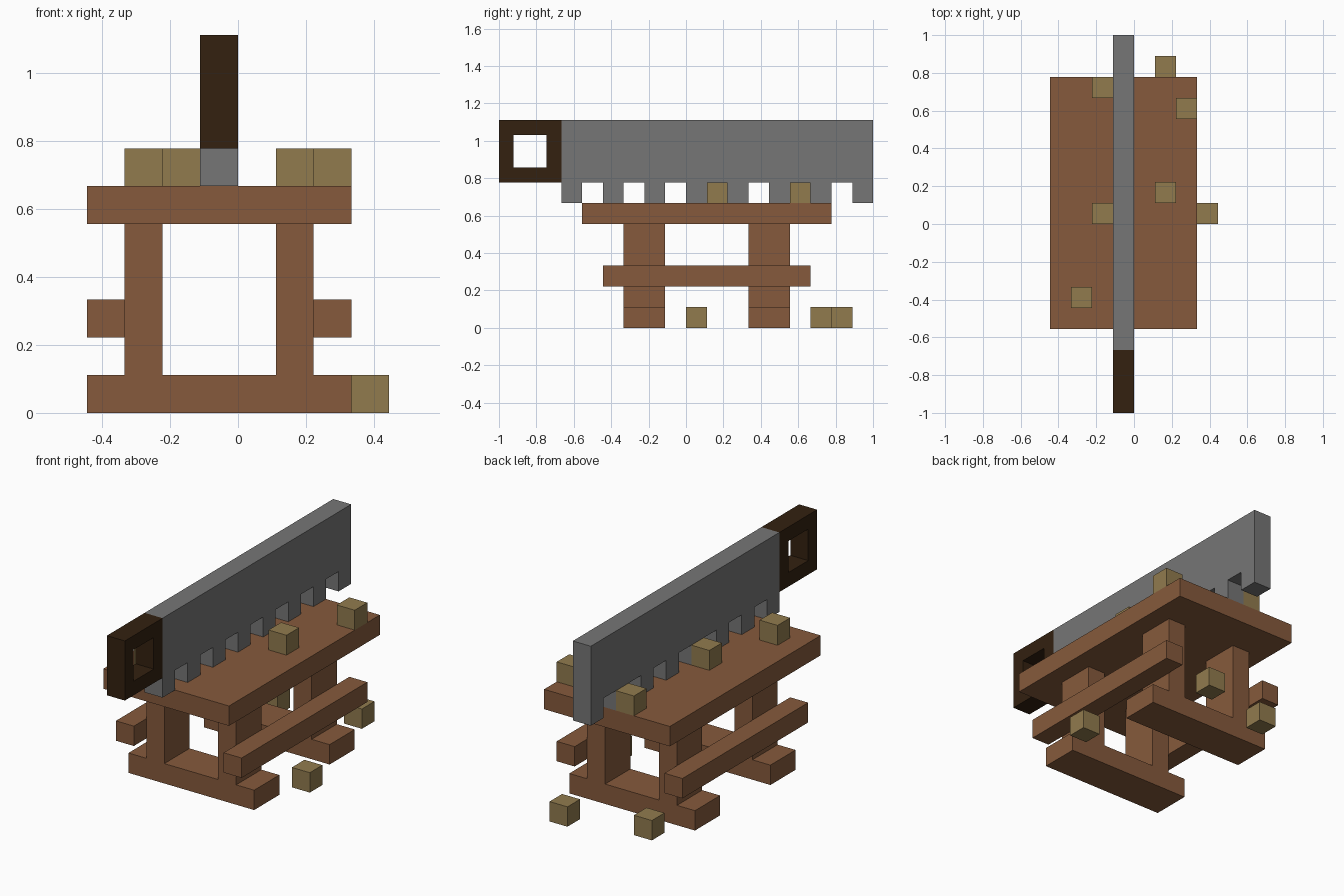
import bpy
import bmesh
from mathutils import Vector

U = 1 / 9  # everything sits on a block grid of this size

if "Cube" in bpy.data.objects:
    bpy.data.objects.remove(bpy.data.objects["Cube"], do_unlink=True)


def material(name, rgb):
    mat = bpy.data.materials.new(name)
    mat.use_nodes = True
    mat.diffuse_color = (*rgb, 1)
    mat.node_tree.nodes["Principled BSDF"].inputs["Base Color"].default_value = (*rgb, 1)
    return mat


wood = material("brown wood", (0.238, 0.102, 0.045))
steel = material("grey steel", (0.181, 0.181, 0.181))
grip = material("dark brown grip", (0.033, 0.015, 0.005))
chip = material("tan offcut", (0.283, 0.198, 0.076))


def finish(name, bm, mat):
    bmesh.ops.recalc_face_normals(bm, faces=bm.faces)
    bmesh.ops.scale(bm, vec=(U, U, U), verts=bm.verts)
    mesh = bpy.data.meshes.new(name)
    bm.to_mesh(mesh)
    bm.free()
    mesh.materials.append(mat)
    obj = bpy.data.objects.new(name, mesh)
    bpy.context.collection.objects.link(obj)


def box_mesh(low, size):
    bm = bmesh.new()
    bmesh.ops.create_cube(bm, size=1)
    size = Vector(size)
    bmesh.ops.scale(bm, vec=size, verts=bm.verts)
    bmesh.ops.translate(bm, vec=Vector(low) + size / 2, verts=bm.verts)
    return bm


def box(name, low, size, mat):
    finish(name, box_mesh(low, size), mat)


def extrude(name, points, depth, mat):
    """Extrude a closed outline along the depth vector."""
    bm = bmesh.new()
    face = bm.faces.new([bm.verts.new(p) for p in points])
    result = bmesh.ops.extrude_face_region(bm, geom=[face], use_keep_orig=True)
    moved = [g for g in result["geom"] if isinstance(g, bmesh.types.BMVert)]
    bmesh.ops.translate(bm, vec=depth, verts=moved)
    finish(name, bm, mat)


# Bench top and side rails
box("bench_top", (-4, -5, 5), (7, 12, 1), wood)
for side, x in (("right", -4), ("left", 2)):
    box(side + "_rail", (x, -4, 2), (1, 10, 1), wood)

# Trestles: a foot beam with two uprights in one outline
trestle = [(-4, 0), (3, 0), (3, 1), (2, 1), (2, 5), (1, 5), (1, 1),
           (-2, 1), (-2, 5), (-3, 5), (-3, 1), (-4, 1)]
for end, y in (("front", -3), ("back", 3)):
    extrude(end + "_trestle", [(x, y, z) for x, z in trestle], (0, 2, 0), wood)

# Saw blade: straight back, square teeth along the lower edge
outline = [(-1, 9, 10), (-1, -6, 10)]
for y in range(-6, 9, 2):
    if y > -6:
        outline.append((-1, y, 7))
    outline += [(-1, y, 6), (-1, y + 1, 6)]
    if y < 8:
        outline.append((-1, y + 1, 7))
extrude("saw_blade", outline, (1, 0, 0), steel)

# Saw handle: block with a square hole straight through
bm = box_mesh((-1, -9, 7), (1, 3, 3))
bm.normal_update()
sides = [f for f in bm.faces if abs(f.normal.x) > 0.9]
bmesh.ops.inset_individual(bm, faces=sides, thickness=1)
rims = [e for f in sides for e in f.edges]
bmesh.ops.delete(bm, geom=sides, context="FACES_ONLY")
bmesh.ops.bridge_loops(bm, edges=rims)
finish("saw_handle", bm, grip)

# Offcuts lying on the bench and on the floor
on_bench = [(-2, 6), (-2, 0), (-3, -4), (1, 1), (2, 5)]
on_floor = [(1, 7), (3, 0), (-3, 6)]
for place, z, spots in (("bench", 6, on_bench), ("floor", 0, on_floor)):
    for i, (x, y) in enumerate(spots, 1):
        box(f"{place}_offcut_{i}", (x, y, z), (1, 1, 1), chip)
